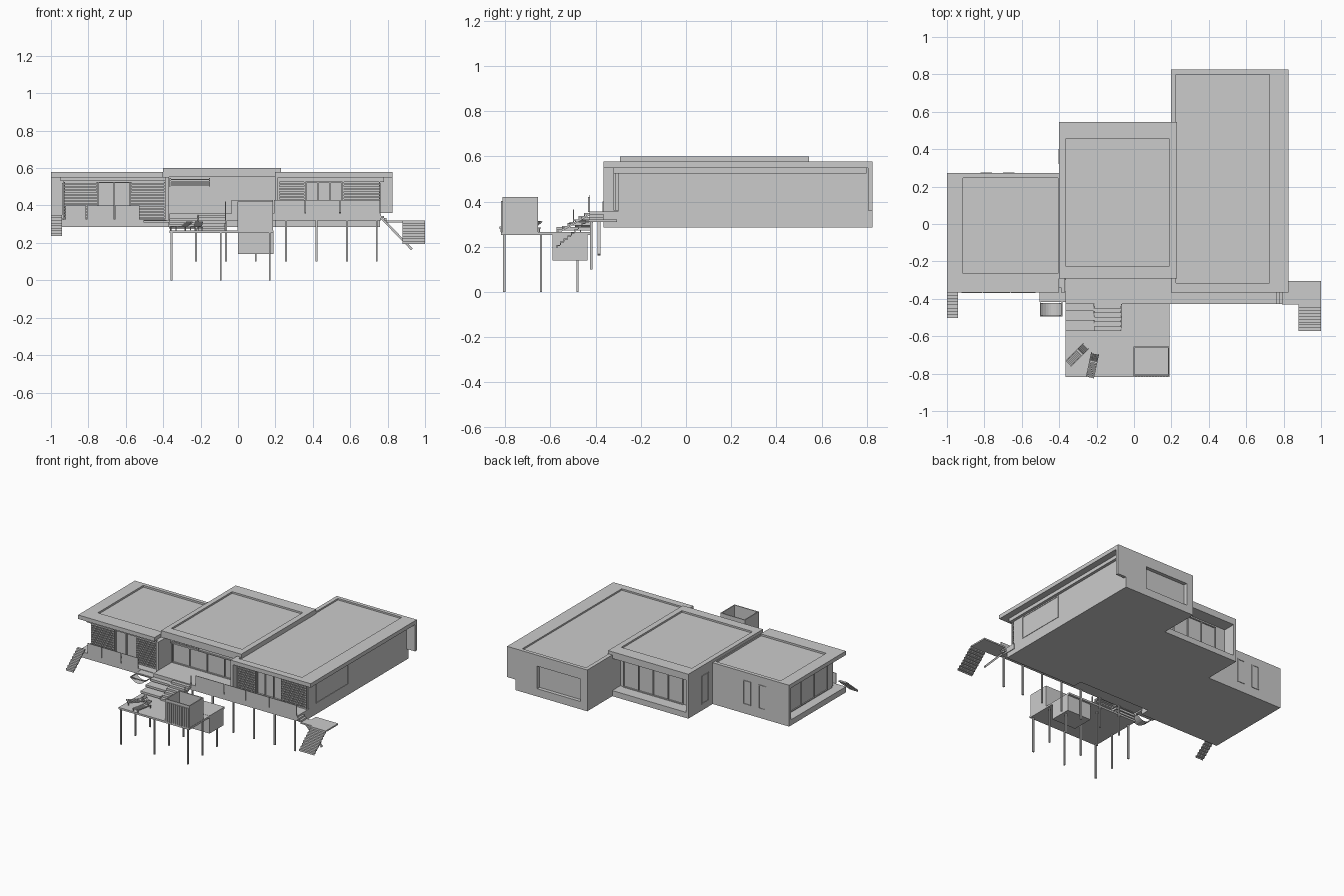
import bpy, bmesh, math
from mathutils import Matrix, Vector

if "Cube" in bpy.data.objects:
    bpy.data.objects.remove(bpy.data.objects["Cube"])


def finish(name, bm, matrix=None):
    bmesh.ops.recalc_face_normals(bm, faces=bm.faces)
    if matrix:
        bm.transform(matrix)
    me = bpy.data.meshes.new(name)
    bm.to_mesh(me)
    bm.free()
    ob = bpy.data.objects.new(name, me)
    bpy.context.collection.objects.link(ob)
    return ob


def add_box(bm, x0, x1, y0, y1, z0, z1):
    m = Matrix.Translation(((x0 + x1) / 2, (y0 + y1) / 2, (z0 + z1) / 2)) @ \
        Matrix.Diagonal((x1 - x0, y1 - y0, z1 - z0, 1))
    bmesh.ops.create_cube(bm, size=1, matrix=m)


def boxes(name, items, matrix=None):
    bm = bmesh.new()
    for b in items:
        add_box(bm, *b)
    return finish(name, bm, matrix)


def box(name, *b):
    return boxes(name, [b])


def tray(name, outer, inner, z0, z1, floor):
    """Block with a recessed top: outer/inner are (x0, x1, y0, y1)."""
    bm = bmesh.new()
    loops = []
    for (x0, x1, y0, y1), z in ((outer, z0), (outer, z1), (inner, z1), (inner, floor)):
        loops.append([bm.verts.new((x, y, z)) for x, y in
                      ((x0, y0), (x1, y0), (x1, y1), (x0, y1))])
    bm.faces.new(loops[0])
    bm.faces.new(loops[-1])
    for a, b in zip(loops, loops[1:]):
        for i in range(4):
            j = (i + 1) % 4
            bm.faces.new((a[i], a[j], b[j], b[i]))
    return finish(name, bm)


def louvers(name, x0, x1, y, z0, z1, n):
    step = (z1 - z0) / n
    boxes(name, [(x0, x1, y - .008, y, z0 + i * step, z0 + (i + .55) * step) for i in range(n)]
          + [(x, x + .006, y - .01, y, z0, z1) for x in (x0, x1 - .006)])


def window(name, a0, a1, z0, z1, at, axis='y', t=.006, bars=1):
    """Frame and mullions standing proud of a wall at y=at or x=at."""
    f = .006
    us = [a0 + (a1 - a0 - f) * i / bars for i in range(bars + 1)]
    rects = [(u, u + f, z0, z1) for u in us] + [(a0, a1, z0, z0 + f), (a0, a1, z1 - f, z1)]
    lo, hi = at - t, at + t
    boxes(name, [(a, b, lo, hi, c, d) if axis == 'y' else (lo, hi, a, b, c, d)
                 for a, b, c, d in rects])


def stairs(name, x0, x1, y_top, y_end, z_top, z_end, n, t=.006):
    dy, dz = (y_end - y_top) / n, (z_top - z_end) / n
    items = []
    for i in range(n):
        y, z = y_top + dy * i, z_top - dz * i
        items.append((x0, x1, y + dy, y, z - t, z))
        items.append((x0, x1, y + dy, y + dy + .004, z - dz, z))
    boxes(name, items)


def beam(name, p, q, w):
    p, q = Vector(p), Vector(q)
    d = q - p
    m = Matrix.Translation((p + q) / 2) @ d.to_track_quat('Z', 'Y').to_matrix().to_4x4()
    h = d.length / 2
    boxes(name, [(-w / 2, w / 2, -w / 2, w / 2, -h, h)], m)


# left wing: body, floor ledge, back wall, fin, roof
box("left_body", -.935, -.37, -.30, .255, .285, .553)
box("left_floor", -1, -.37, -.365, .27, .285, .325)
box("left_back_wall", -1, -.40, .252, .272, .285, .553)
box("left_fin", -.39, -.37, -.365, -.2, .285, .553)
box("left_ceiling", -.95, -.39, -.34, .255, .53, .553)
tray("left_roof", (-1, -.40, -.365, .272), (-.915, -.405, -.265, .245), .55, .578, .565)
louvers("left_louver_a", -.93, -.75, -.31, .33, .525, 12)
louvers("left_louver_b", -.575, -.39, -.31, .33, .525, 12)
window("left_glazing", -.75, -.575, .33, .525, -.303, bars=2)
window("left_side_window", -.25, .2, .33, .52, -.935, 'x', bars=3)
for i, x in enumerate((-.82, -.70)):
    window(f"left_back_window_{i}", x, x + .06, .35, .52, .272, t=.004)

# centre block with a recessed back terrace
box("centre_body", -.385, .21, -.22, .455, .285, .58)
box("centre_floor", -.40, .22, -.30, .545, .285, .325)
box("centre_left_wall", -.40, -.38, .25, .545, .285, .58)
tray("centre_roof", (-.40, .23, -.292, .545), (-.365, .19, -.225, .455), .553, .60, .588)
louvers("centre_louver", -.365, -.15, -.225, .50, .548, 4)
window("centre_glazing", -.36, .19, .36, .50, -.222, bars=4)
window("centre_back_glazing", -.30, .17, .325, .54, .457, bars=4)
window("centre_side_window", .32, .40, .33, .53, -.40, 'x', t=.004)

# right wing: body, back wall with opening, roof
box("right_body", .197, .76, -.30, .80, .285, .553)
box("right_floor_front", .197, .76, -.365, -.29, .285, .355)
box("right_fin", .197, .215, -.365, -.29, .285, .553)
box("right_ceiling", .215, .78, -.32, .80, .525, .553)
boxes("right_back_wall", [(.59, .76, .80, .826, .285, .553), (.197, .25, .80, .826, .285, .553),
                          (.25, .59, .80, .826, .285, .34), (.25, .59, .80, .826, .50, .553),
                          (.76, .826, .806, .826, .36, .553)])
tray("right_roof", (.197, .826, -.365, .826), (.225, .725, -.315, .80), .55, .578, .567)
louvers("right_louver_a", .215, .36, -.31, .36, .525, 10)
louvers("right_louver_b", .56, .76, -.31, .36, .525, 10)
window("right_glazing", .36, .56, .36, .525, -.303, bars=3)
window("right_side_window", -.21, .15, .36, .52, .76, 'x', t=.003)

# upper deck, its posts, and glass railings
box("upper_deck", -.365, .765, -.428, -.29, .32, .357)
boxes("upper_deck_extension", [(-.365, .197, -.30, -.21, .32, .357)])
boxes("upper_posts", [(x - .005, x + .005, -.424, -.414, .10, .33)
                      for x in (-.225, -.065, .095, .257, .42, .582, .742)])


def railing(name, xs, y, z0, z1):
    boxes(name, [(a + .002, b - .002, y, y + .004, z0, z1) for a, b in zip(xs, xs[1:])])


railing("right_railing", (-.037, .19, .36, .545, .762), -.428, .355, .43)
railing("left_railing", (-.925, -.81, -.66, -.525), -.369, .325, .40)

# lower deck, posts, plunge pool and slatted hut
box("lower_deck", -.365, .19, -.818, -.42, .252, .265)
boxes("lower_posts", [(x - .005, x + .005, y - .005, y + .005, 0, .255)
                      for x in (-.355, -.092, .17) for y in (-.805, -.642, -.48)])
box("pool", 0, .19, -.59, -.436, .14, .266)
tray("hut", (-.003, .188, -.812, -.655), (.004, .181, -.805, -.662), .255, .42, .27)
boxes("hut_slats", [(.006 + i * .0165, .016 + i * .0165, -.819, -.812, .262, .402)
                    for i in range(11)])

# stepped terrace and stair between decks
for i, (y, z) in enumerate(((-.465, .333), (-.515, .31), (-.573, .288))):
    box(f"terrace_step_{i}", -.365, -.21, y, -.425, z - .015, z)
stairs("deck_stairs", -.21, -.07, -.428, -.573, .35, .262, 6)
for i, x in enumerate((-.212, -.072)):
    beam(f"deck_stringer_{i}", (x, -.425, .345), (x, -.575, .258), .008)
boxes("stair_rail_posts", [(-.07, -.064, y, y + .005, z, z + .065)
                           for y, z in ((-.433, .355), (-.50, .30))])

# outer stairs, right landing and brace
stairs("left_stairs", -1, -.94, -.365, -.503, .35, .237, 8)
boxes("landing_steps", [(.765, .78, -.428, -.365, .332, .345), (.78, .795, -.428, -.365, .32, .333)])
boxes("right_landing", [(.79, 1, -.43, -.36, .31, .32), (.825, 1, -.36, -.305, .31, .32)])
stairs("right_stairs", .88, 1, -.43, -.573, .32, .195, 9)
beam("landing_brace", (.76, -.385, .34), (.93, -.385, .165), .012)

# small left landing and hanging net
box("small_landing", -.505, -.365, -.418, -.36, .31, .322)
bm = bmesh.new()
bmesh.ops.create_grid(bm, x_segments=8, y_segments=5, size=.5)
for v in bm.verts:
    u, w = v.co.x, v.co.y
    v.co = (-.443 + u * .115, -.458 + w * .068, .318 - .03 * (1 - 4 * u * u))
finish("hanging_net", bm)
boxes("net_frame", [(-.503, -.383, y, y + .004, .316, .322) for y in (-.494, -.426)]
      + [(x, x + .004, -.494, -.418, .316, .322) for x in (-.503, -.387)])

# sun loungers: slatted seat, raised back, legs
for k, (x, y, deg) in enumerate(((-.305, -.70, 45), (-.222, -.757, 78))):
    place = Matrix.Translation((x, y, .265)) @ Matrix.Rotation(math.radians(deg), 4, 'Z')
    boxes(f"lounger_seat_{k}",
          [(-.065 + i * .01, -.058 + i * .01, -.02, .02, .021, .025) for i in range(9)]
          + [(-.067, .06, s, s + .004, .016, .021) for s in (-.022, .018)]
          + [(a, a + .005, s, s + .004, 0, .018) for a in (-.06, .05) for s in (-.022, .018)], place)
    tilt = place @ Matrix.Translation((.024, 0, .022)) @ Matrix.Rotation(math.radians(-32), 4, 'Y')
    boxes(f"lounger_back_{k}", [(i * .01, .007 + i * .01, -.02, .02, 0, .004) for i in range(5)]
          + [(0, .05, s, s + .004, -.004, 0) for s in (-.022, .018)], tilt)
